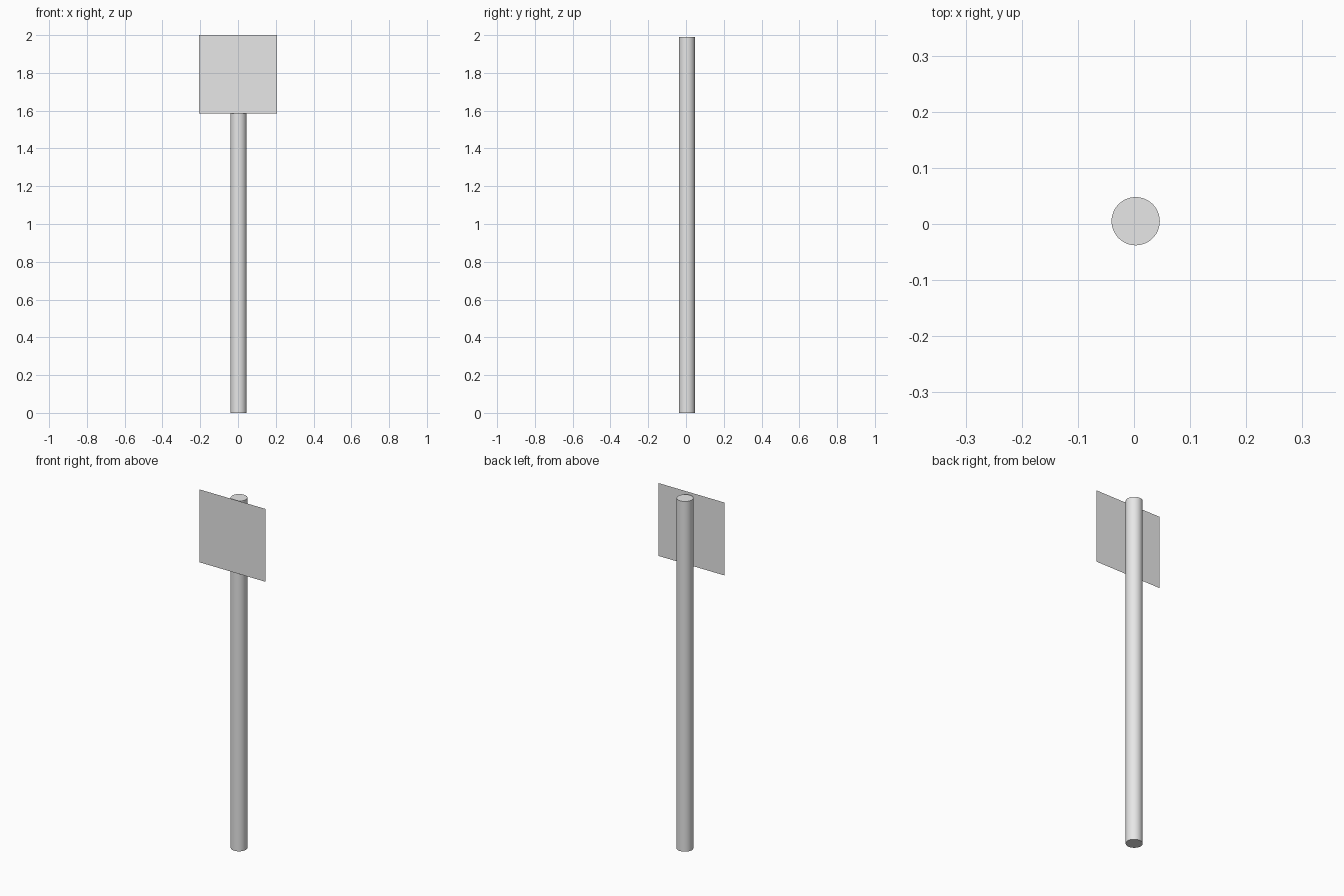
import bpy
import math

cube = bpy.data.objects.get("Cube")
if cube:
    bpy.data.objects.remove(cube, do_unlink=True)

GREY = (0.8, 0.8, 0.8, 1.0)
grey = bpy.data.materials.new("light_grey")
grey.use_nodes = True
grey.diffuse_color = GREY
bsdf = next(n for n in grey.node_tree.nodes if n.type == 'BSDF_PRINCIPLED')
bsdf.inputs["Base Color"].default_value = GREY


def finish(name):
    """Name the active object and give it its colour."""
    obj = bpy.context.object
    obj.name = obj.data.name = name
    obj.data.materials.append(grey)
    return obj


# Round pole, flat at both ends
pole_height = 1.99
bpy.ops.mesh.primitive_cylinder_add(
    vertices=48, radius=0.043, depth=pole_height,
    location=(0.003, 0.005, pole_height / 2))
finish("pole")
bpy.ops.object.shade_smooth_by_angle(angle=math.radians(30))

# Thin square sign sheet just ahead of the pole, facing the front
panel_size = 0.414
bpy.ops.mesh.primitive_plane_add(
    size=panel_size, location=(0, -0.048, 2 - panel_size / 2),
    rotation=(math.pi / 2, 0, 0))
finish("sign_panel")
